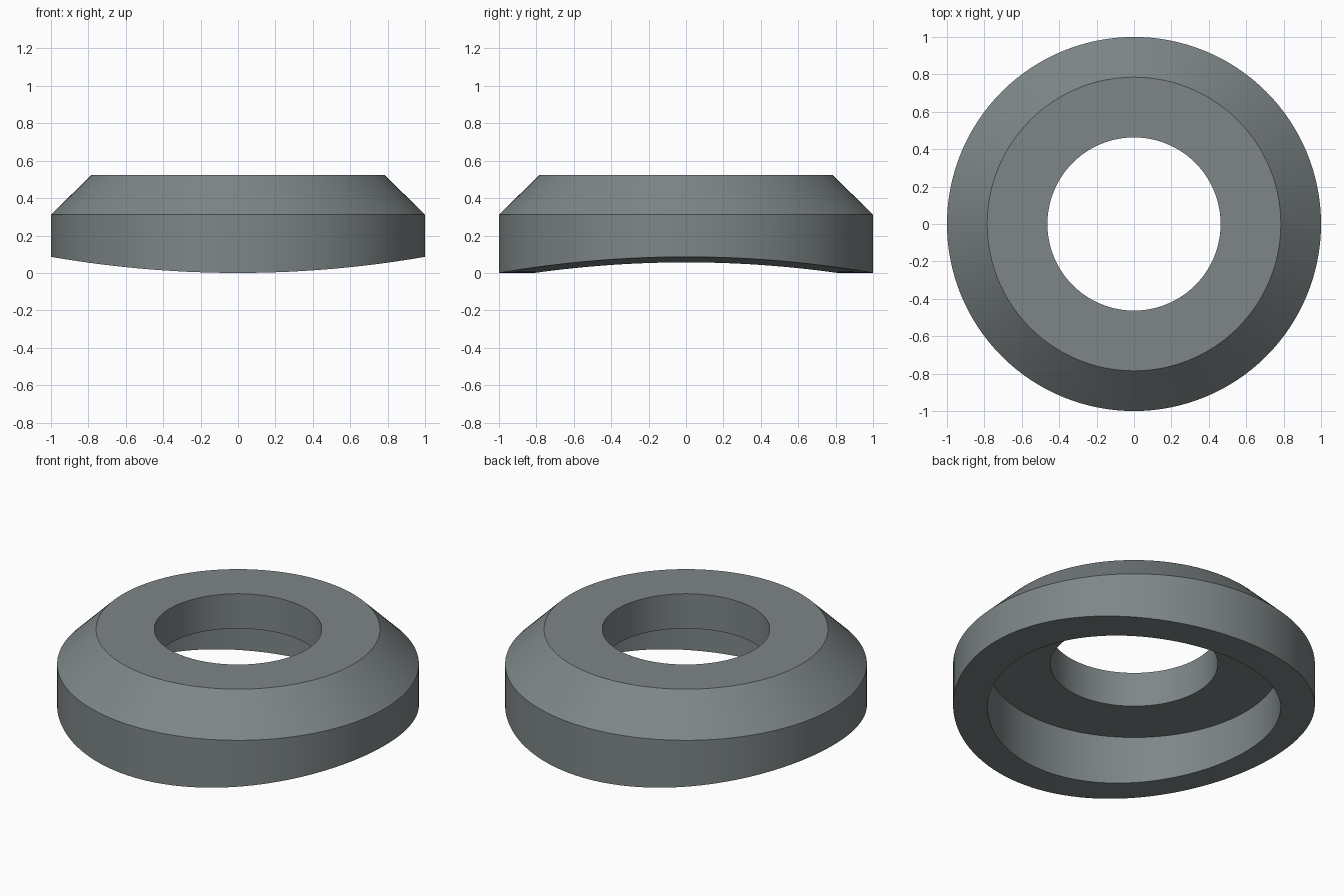
import bpy, bmesh, math

if "Cube" in bpy.data.objects:
    bpy.data.objects.remove(bpy.data.objects["Cube"])

SEGMENTS = 128
SADDLE_RADIUS = 5.85   # curvature of the underside, axis along y

# closed cross-section (radius, height); height None = lies on the curved underside
profile = [(0.463, 0.523), (0.785, 0.523), (1.0, 0.311), (1.0, None),
           (0.905, None), (0.81, None), (0.81, 0.311), (0.463, 0.311)]


def saddle(x):
    return SADDLE_RADIUS - math.sqrt(SADDLE_RADIUS ** 2 - x * x)


# revolve the cross-section, dropping the underside onto the curved surface
bm = bmesh.new()
rings = []
for i in range(SEGMENTS):
    a = 2 * math.pi * i / SEGMENTS
    ring = []
    for r, z in profile:
        x, y = r * math.cos(a), r * math.sin(a)
        ring.append(bm.verts.new((x, y, saddle(x) if z is None else z)))
    rings.append(ring)

n = len(profile)
for i in range(SEGMENTS):
    a, b = rings[i], rings[(i + 1) % SEGMENTS]
    for j in range(n):
        k = (j + 1) % n
        bm.faces.new((a[j], b[j], b[k], a[k]))
bmesh.ops.recalc_face_normals(bm, faces=bm.faces)

mesh = bpy.data.meshes.new("saddle_washer")
bm.to_mesh(mesh)
bm.free()
washer = bpy.data.objects.new("saddle_washer", mesh)
bpy.context.collection.objects.link(washer)

# single grey finish
grey = bpy.data.materials.new("slate_grey")
grey.diffuse_color = (0.21, 0.24, 0.245, 1)
grey.use_nodes = True
grey.node_tree.nodes["Principled BSDF"].inputs["Base Color"].default_value = grey.diffuse_color
mesh.materials.append(grey)

# smooth walls, crisp rims
bpy.context.view_layer.objects.active = washer
washer.select_set(True)
bpy.ops.object.shade_smooth_by_angle(angle=math.radians(30))
